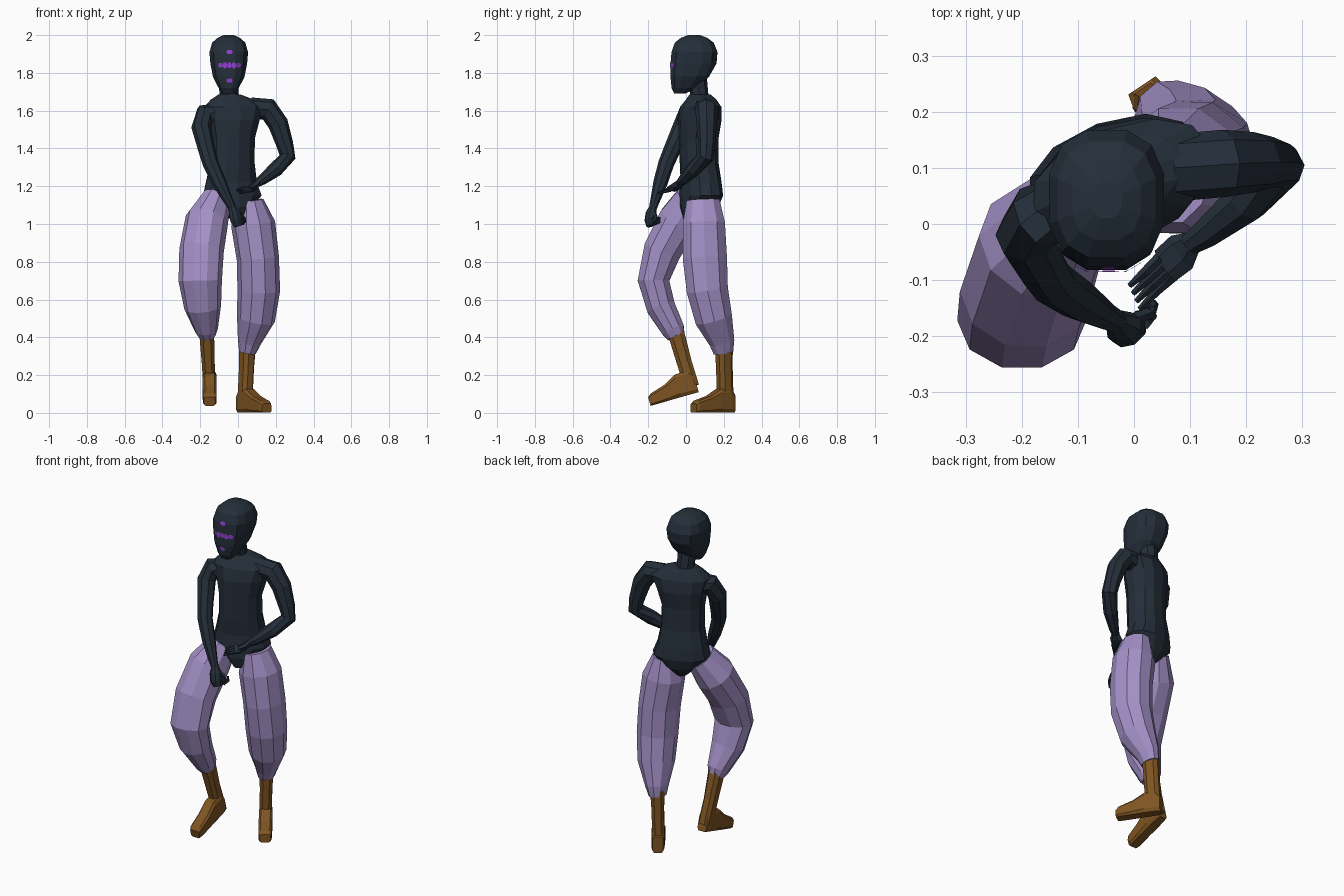
import bpy, bmesh, math
from mathutils import Vector
from mathutils.bvhtree import BVHTree


def material(name, rgb):
    m = bpy.data.materials.new(name)
    m.diffuse_color = (*rgb, 1)
    return m


DARK = material("dark slate", (0.018, 0.028, 0.042))
LILAC = material("lilac cloth", (0.37, 0.28, 0.57))
BROWN = material("brown leather", (0.21, 0.09, 0.016))
VIOLET = material("violet paint", (0.28, 0.05, 0.65))


def finish(bm, name, mat):
    bmesh.ops.recalc_face_normals(bm, faces=bm.faces)
    me = bpy.data.meshes.new(name)
    bm.to_mesh(me)
    bm.free()
    me.materials.append(mat)
    ob = bpy.data.objects.new(name, me)
    bpy.context.collection.objects.link(ob)
    return ob


def loft(name, mat, rings, ref=(1, 0, 0), axis=None, sides=10, n=2.0, phase=0.0):
    """Skin rings (x, y, z, radius_a, radius_b) placed square to their path."""
    bm = bmesh.new()
    pts = [Vector(r[:3]) for r in rings]
    loops = []
    for i, r in enumerate(rings):
        if axis:
            t = Vector(axis).normalized()
        else:
            t = Vector((0, 0, 0))
            if i > 0:
                t += (pts[i] - pts[i - 1]).normalized()
            if i < len(pts) - 1:
                t += (pts[i + 1] - pts[i]).normalized()
            t.normalize()
        a = Vector(ref)
        a = (a - t * a.dot(t)).normalized()
        b = t.cross(a)
        ra, rb = r[3], r[-1]
        loop = []
        for k in range(sides):
            ang = 2 * math.pi * k / sides + phase
            c, s = math.cos(ang), math.sin(ang)
            u = math.copysign(abs(c) ** (2 / n), c)
            v = math.copysign(abs(s) ** (2 / n), s)
            loop.append(bm.verts.new(pts[i] + a * ra * u + b * rb * v))
        loops.append(loop)
    for p, q in zip(loops, loops[1:]):
        for k in range(sides):
            j = (k + 1) % sides
            bm.faces.new((p[k], p[j], q[j], q[k]))
    bm.faces.new(loops[0])
    bm.faces.new(loops[-1])
    return finish(bm, name, mat)


# Torso, turned towards the left
yaw = math.radians(20)
loft("torso", DARK, [
    (-0.02, 0.05, 1.03, 0.035, 0.07), (-0.025, 0.07, 1.09, 0.10, 0.10),
    (-0.03, 0.08, 1.15, 0.165, 0.105), (-0.035, 0.08, 1.22, 0.142, 0.10),
    (-0.03, 0.07, 1.32, 0.122, 0.098), (-0.03, 0.067, 1.45, 0.122, 0.10),
    (-0.025, 0.073, 1.55, 0.145, 0.108), (-0.02, 0.078, 1.62, 0.17, 0.095),
    (-0.03, 0.08, 1.66, 0.12, 0.07), (-0.045, 0.075, 1.685, 0.06, 0.055)],
    ref=(math.cos(yaw), math.sin(yaw), 0), axis=(0, 0, 1), sides=12, n=2.2)

# Neck and head
loft("neck", DARK, [(-0.047, 0.078, 1.64, 0.065, 0.06), (-0.048, 0.07, 1.69, 0.05, 0.048),
                    (-0.05, 0.055, 1.78, 0.055, 0.055)], axis=(0, 0, 1), sides=8)
head_rows = [(1.69, -0.062, -0.005, 0.03), (1.72, -0.078, 0.06, 0.055),
             (1.78, -0.085, 0.125, 0.086), (1.85, -0.085, 0.165, 0.10),
             (1.91, -0.08, 0.17, 0.105), (1.96, -0.062, 0.15, 0.09),
             (1.985, -0.03, 0.115, 0.062), (2.0, 0.01, 0.075, 0.028)]
head = loft("head", DARK, [(-0.049, (a + b) / 2, z, w, (b - a) / 2) for z, a, b, w in head_rows],
            axis=(0, 0, 1), sides=12, n=2.6, phase=math.pi / 12)

# Painted face marks laid onto the head surface
tree = BVHTree.FromObject(head, bpy.context.evaluated_depsgraph_get())
bm = bmesh.new()
for cx, cz, rx, rz in [(-0.045, 1.91, 0.018, 0.013), (-0.045, 1.76, 0.018, 0.013),
                       (-0.093, 1.84, 0.014, 0.014), (-0.069, 1.84, 0.013, 0.018),
                       (-0.045, 1.84, 0.013, 0.016), (-0.021, 1.84, 0.013, 0.018),
                       (0.003, 1.84, 0.014, 0.014)]:
    vs = []
    for k in range(7):
        ang = math.pi * k / 3
        r = 0 if k == 6 else 1
        x, z = cx + rx * r * math.cos(ang), cz + rz * r * math.sin(ang)
        hit = tree.ray_cast(Vector((x, -1, z)), Vector((0, 1, 0)))[0]
        vs.append(bm.verts.new((x, (hit.y if hit else -0.08) - 0.004, z)))
    for k in range(6):
        bm.faces.new((vs[6], vs[k], vs[(k + 1) % 6]))
finish(bm, "face_marks", VIOLET)

# Arms
loft("left_arm", DARK, [
    (0.07, 0.1, 1.61, 0.06), (0.16, 0.108, 1.607, 0.06), (0.213, 0.11, 1.53, 0.054),
    (0.248, 0.11, 1.42, 0.045), (0.262, 0.105, 1.355, 0.043), (0.2, 0.04, 1.29, 0.04),
    (0.13, -0.015, 1.235, 0.028), (0.1, -0.035, 1.215, 0.021)], ref=(0, 1, 0), sides=8)
loft("right_arm", DARK, [
    (-0.09, 0.04, 1.58, 0.06), (-0.175, 0.012, 1.578, 0.058), (-0.195, -0.02, 1.51, 0.052),
    (-0.165, -0.075, 1.39, 0.045), (-0.145, -0.105, 1.32, 0.042),
    (-0.1, -0.135, 1.22, 0.038), (-0.05, -0.165, 1.12, 0.025),
    (-0.03, -0.175, 1.085, 0.021)], sides=8)

# Open left hand: palm, four long fingers and a thumb
loft("left_palm", DARK, [(0.105, -0.032, 1.218, 0.02, 0.02), (0.085, -0.05, 1.2, 0.036, 0.018),
                         (0.055, -0.075, 1.185, 0.034, 0.013)], ref=(0.6, -0.7, 0.3), sides=6)
for i in range(4):
    f = i / 3
    loft(f"left_finger_{i + 1}", DARK, [
        (0.045 + 0.035 * f, -0.06 - 0.025 * f, 1.19 - 0.012 * f, 0.01),
        (0.02 + 0.025 * f, -0.085 - 0.03 * f, 1.192 - 0.02 * f, 0.009),
        (-0.008 + 0.018 * f, -0.11 - 0.042 * f, 1.182 - 0.02 * f, 0.005)],
        ref=(0, 0, 1), sides=5)
loft("left_thumb", DARK, [(0.09, -0.06, 1.19, 0.012), (0.06, -0.1, 1.175, 0.01),
                          (0.03, -0.13, 1.165, 0.005)], ref=(0, 0, 1), sides=5)

# Closed right hand
loft("right_palm", DARK, [(-0.032, -0.173, 1.09, 0.021, 0.021), (-0.018, -0.185, 1.06, 0.034, 0.027),
                          (-0.01, -0.192, 1.02, 0.035, 0.026), (0.0, -0.19, 0.99, 0.026, 0.018)],
     ref=(0.8, 0.4, 0), sides=8)
for i in range(4):
    x, y, z = -0.018 + 0.013 * i, -0.195 + 0.009 * i, 1.01 + 0.004 * i
    loft(f"right_finger_{i + 1}", DARK, [
        (x, y - 0.01, z + 0.01, 0.01), (x + 0.006, y, z - 0.02, 0.01),
        (x + 0.014, y + 0.026, z - 0.012, 0.009), (x + 0.012, y + 0.026, z + 0.015, 0.006)],
        sides=5)
loft("right_thumb", DARK, [(0.0, -0.17, 1.06, 0.012), (0.025, -0.16, 1.035, 0.011),
                           (0.035, -0.165, 1.01, 0.007)], ref=(0, 1, 0), sides=5)

# Baggy trouser legs
loft("left_trouser_leg", LILAC, [
    (0.065, 0.09, 1.125, 0.07, 0.092), (0.08, 0.095, 1.0, 0.117, 0.117),
    (0.105, 0.1, 0.82, 0.112, 0.123), (0.11, 0.113, 0.65, 0.113, 0.115),
    (0.095, 0.146, 0.5, 0.102, 0.104), (0.06, 0.19, 0.375, 0.062, 0.07),
    (0.05, 0.198, 0.32, 0.045, 0.055)])
loft("right_trouser_leg", LILAC, [
    (-0.115, 0.03, 1.135, 0.078, 0.09), (-0.165, -0.035, 1.02, 0.115, 0.115),
    (-0.193, -0.125, 0.86, 0.118, 0.105), (-0.2, -0.172, 0.7, 0.115, 0.088),
    (-0.187, -0.133, 0.56, 0.098, 0.08), (-0.168, -0.068, 0.44, 0.062, 0.064),
    (-0.164, -0.052, 0.405, 0.045, 0.05)])


# Boots: a shaft plus a boxy foot running from heel to toe
def boot(side, shaft, heel, direction, length):
    d = Vector(direction).normalized()
    across = d.cross(Vector((0, 0, 1))).normalized()
    up = across.cross(d)
    loft(f"{side}_boot_shaft", BROWN, shaft, ref=across, sides=8, n=2.6, phase=math.pi / 8)
    rings = []
    for s, h, w in [(0, 0.10, 0.03), (0.1, 0.13, 0.036), (0.36, 0.128, 0.038),
                    (0.62, 0.09, 0.038), (0.93, 0.065, 0.037), (1, 0.05, 0.03)]:
        c = Vector(heel) + d * s * length + up * h / 2
        rings.append((*c, w, h / 2))
    loft(f"{side}_boot_foot", BROWN, rings, ref=across, axis=d, sides=8, n=5, phase=math.pi / 8)


boot("left", [(0.05, 0.2, 0.36, 0.042, 0.047), (0.045, 0.203, 0.24, 0.036, 0.044),
              (0.037, 0.208, 0.07, 0.036, 0.044)],
     (0.014, 0.247, 0.0), (0.55, -0.83, 0), 0.25)
boot("right", [(-0.166, -0.055, 0.43, 0.042, 0.047), (-0.158, -0.01, 0.27, 0.036, 0.042),
               (-0.15, 0.03, 0.14, 0.036, 0.042)],
     (-0.15, 0.068, 0.108), (0, -0.96, -0.27), 0.265)
